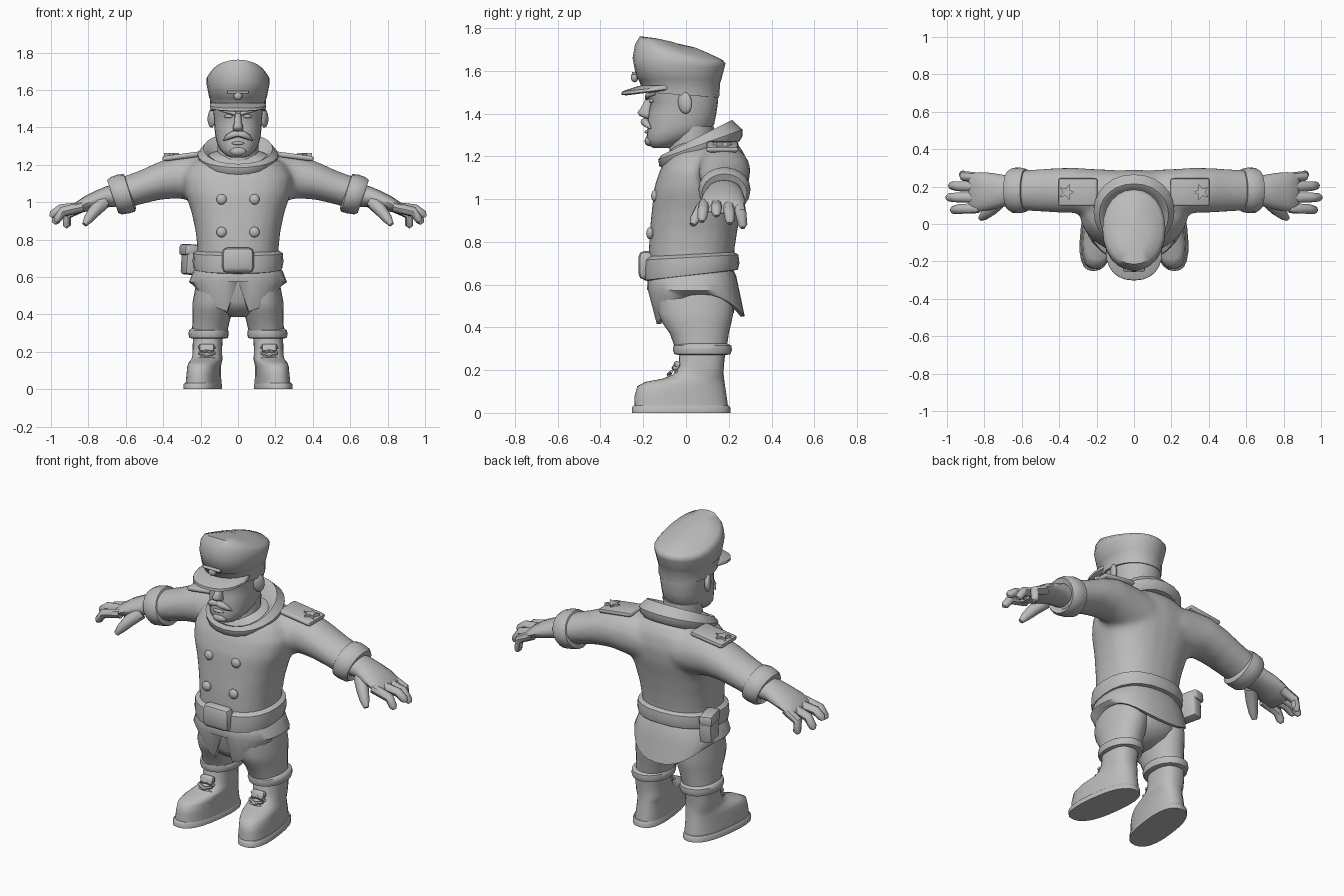
import bpy, bmesh, math
from mathutils import Vector, Matrix, Euler

GREY = bpy.data.materials.new("plain_grey")
GREY.diffuse_color = (0.5, 0.5, 0.5, 1)


def finish(name, bm, mirror=False, angle=45):
    bmesh.ops.recalc_face_normals(bm, faces=bm.faces)
    me = bpy.data.meshes.new(name)
    bm.to_mesh(me)
    bm.free()
    me.materials.append(GREY)
    me.shade_smooth()
    me.set_sharp_from_angle(angle=math.radians(angle))
    ob = bpy.data.objects.new(name, me)
    bpy.context.collection.objects.link(ob)
    if mirror:
        ob.modifiers.new("mirror", 'MIRROR').use_mirror_merge = False
    return ob


def add_loft(bm, rings, loop=False):
    vs = [[bm.verts.new(p) for p in r] for r in rings]
    n = len(vs[0])
    for a, b in zip(vs, vs[1:] + ([vs[0]] if loop else [])):
        for i in range(n):
            j = (i + 1) % n
            bm.faces.new((a[i], a[j], b[j], b[i]))
    if not loop:
        bm.faces.new(vs[0])
        bm.faces.new(vs[-1])


def loft(name, rings, mirror=False, loop=False, angle=45):
    bm = bmesh.new()
    add_loft(bm, rings, loop)
    return finish(name, bm, mirror, angle)


def ring(zf, zb, yf, yb, rx, cx=0, n=24, sq=0.85, skew=0, zfun=None):
    """Level or tilted squarish oval: heights and depths at front and back, half width."""
    out = []
    for i in range(n):
        t = 2 * math.pi * i / n
        c, s = math.cos(t), math.sin(t)
        c = math.copysign(abs(c) ** sq, c)
        s = math.copysign(abs(s) ** sq, s)
        y = (yf + yb) / 2 + (yb - yf) / 2 * s
        z = zfun(-math.sin(t)) if zfun else (zf + zb) / 2 + (zb - zf) / 2 * s
        out.append(Vector((cx + rx * c - skew * y, y, z)))
    return out


def tube_rings(pts, radii, n=8, flat=1.0):
    """Rings along a path; flat squashes the section in its second direction."""
    pts = [Vector(p) for p in pts]
    rings = []
    for k, p in enumerate(pts):
        d = (pts[min(k + 1, len(pts) - 1)] - pts[max(k - 1, 0)]).normalized()
        ref = Vector((0, 1, 0)) if abs(d.y) < 0.9 else Vector((0, 0, 1))
        u = (ref - d * ref.dot(d)).normalized()
        v = d.cross(u)
        rings.append([p + radii[k] * (u * math.cos(2 * math.pi * i / n)
                      + v * flat * math.sin(2 * math.pi * i / n)) for i in range(n)])
    return rings


def ball(name, loc, size, rot=(0, 0, 0), mirror=False):
    bm = bmesh.new()
    m = Matrix.LocRotScale(Vector(loc), Euler(rot), Vector(size))
    bmesh.ops.create_uvsphere(bm, u_segments=14, v_segments=8, radius=1, matrix=m)
    return finish(name, bm, mirror, 80)


def box(name, loc, size, rot=(0, 0, 0), bevel=0.02, mirror=False):
    bm = bmesh.new()
    m = Matrix.LocRotScale(Vector(loc), Euler(rot), Vector(size))
    bmesh.ops.create_cube(bm, size=1, matrix=m)
    bmesh.ops.bevel(bm, geom=bm.edges[:], offset=bevel, segments=2, profile=0.5, affect='EDGES')
    return finish(name, bm, mirror)


# coat body and sleeves, fused into one soft skin
bm = bmesh.new()
add_loft(bm, [ring(z, z, f, b, w) for z, w, f, b in (
    (.62, .22, -.17, .22), (.75, .217, -.175, .225), (.85, .228, -.17, .24), (.95, .25, -.16, .26),
    (1.05, .285, -.15, .285), (1.13, .295, -.125, .292), (1.2, .26, -.09, .28),
    (1.25, .18, -.06, .25), (1.28, .1, 0, .2))])
for s in (-1, 1):
    add_loft(bm, [[Vector((s * x, y + ry * math.cos(k * math.pi / 10), z + rz * math.sin(k * math.pi / 10)))
                   for k in range(20)] for x, z, rz, y, ry in (
        (.1, 1.12, .13, .16, .13), (.22, 1.13, .13, .165, .13), (.32, 1.135, .115, .18, .122),
        (.42, 1.115, .103, .18, .12), (.52, 1.08, .092, .18, .113), (.64, 1.04, .088, .18, .105))])
coat = finish("coat", bm)
rm = coat.modifiers.new("fuse", 'REMESH')
rm.mode, rm.voxel_size, rm.use_smooth_shade = 'VOXEL', 0.018, True
sm = coat.modifiers.new("soften", 'SMOOTH')
sm.factor, sm.iterations = 0.5, 5

# sleeve cuffs
loft("sleeve_cuff", [[Vector((x + .03 * math.sin(k * math.pi / 10), .18 + ry * math.cos(k * math.pi / 10),
                              z + rz * math.sin(k * math.pi / 10))) for k in range(20)]
                     for x, z, rz, ry in ((.575, 1.055, .085, .1), (.58, 1.05, .1, .116), (.61, 1.045, .104, .122),
                                          (.65, 1.035, .1, .12), (.67, 1.03, .088, .105), (.66, 1.03, .065, .08))],
     mirror=True)

# hands: palm, four fingers and a thumb
loft("palm", [[Vector((x, y + ry * math.cos(k * math.pi / 8), z + rz * math.sin(k * math.pi / 8)))
               for k in range(16)] for x, z, rz, y, ry in (
    (.64, 1.035, .06, .18, .08), (.7, 1.03, .057, .178, .085), (.76, 1.012, .05, .175, .098),
    (.82, .99, .042, .172, .105), (.87, .965, .033, .17, .102), (.885, .955, .02, .17, .09))], mirror=True)
fingers = (("index_finger", .085, .075, .975, .895), ("middle_finger", .142, .142, 1.0, .92),
           ("ring_finger", .198, .205, .985, .885), ("little_finger", .248, .265, .925, .865))
for name, y0, y1, xt, zt in fingers:
    mid = ((.86 + xt) / 2 + .02, (y0 + y1) / 2, (.965 + zt) / 2 + .02)
    loft(name, tube_rings([(.83, y0, .975), mid, (xt - .01, y1, zt + .015), (xt, y1, zt)],
                          [.027, .026, .022, .011]), mirror=True)
loft("thumb", tube_rings([(.72, .12, 1.0), (.765, .075, .955), (.8, .045, .91), (.82, .03, .88)],
                         [.038, .034, .026, .014]), mirror=True)

# shoulder straps with a star stud
box("shoulder_strap", (.3, .17, 1.245), (.21, .15, .028), (0, .13, 0), .012, True)
loft("shoulder_stud", [[Vector((.36 + r * math.cos(k * math.pi / 5), .17 + r * math.sin(k * math.pi / 5), z))
                        for k in range(10) for r in [.045 if k % 2 else .02]] for z in (1.235, 1.264)], mirror=True)

# collar
loft("collar", [ring(a, b, f, k, w, sq=.95) for a, b, f, k, w in (
    (1.13, 1.27, -.09, .25, .18), (1.155, 1.295, -.125, .265, .21), (1.185, 1.325, -.13, .265, .216),
    (1.205, 1.37, -.115, .215, .185), (1.2, 1.355, -.1, .19, .165), (1.15, 1.26, -.07, .15, .125))], loop=True)

# coat buttons
for z, y in ((1.015, -.145), (.84, -.168)):
    ball("button", (.088, y, z), (.028, .018, .028), mirror=True)

# belt, buckle and pouch
loft("belt", [ring(a, b, f, k, w) for a, b, f, k, w in (
    (.615, .665, -.17, .22, .21), (.62, .67, -.195, .243, .236), (.66, .7, -.2, .25, .243),
    (.715, .74, -.195, .245, .24), (.735, .755, -.17, .22, .212))])
box("buckle", (0, -.185, .69), (.17, .075, .135), bevel=.028)
box("pouch", (-.255, .15, .69), (.075, .13, .155), (0, .06, .25), .018)
box("pouch_flap", (-.262, .152, .745), (.078, .14, .06), (0, .06, .25), .015)


# coat skirt with curved hem and front slit
def hem(f):
    if f > .99:
        return .58
    return .555 - (.145 if f > 0 else .105) * f * f


loft("coat_skirt", [ring(.67, .69, -.165, .21, .205, n=32), ring(.62, .64, -.18, .235, .24, n=32),
                    ring(.575, .57, -.182, .25, .262, n=32),
                    ring(0, 0, -.14, .275, .235, n=32, zfun=hem),
                    ring(0, 0, -.12, .255, .215, n=32, zfun=hem),
                    ring(.59, .59, -.12, .19, .18, n=32)])

# trousers
loft("trouser_seat", [ring(z, z, f, b, w) for z, f, b, w in (
    (.385, -.02, .12, .05), (.42, -.1, .19, .13), (.47, -.135, .225, .2), (.6, -.14, .22, .215))])
loft("trouser_leg", [ring(z, z, f, b, w, cx, sq=.95) for z, f, b, w, cx in (
    (.56, -.13, .225, .105, .12), (.47, -.13, .222, .112, .13), (.42, -.11, .212, .108, .135),
    (.37, -.075, .2, .1, .143), (.3, -.05, .19, .094, .153))], mirror=True)
loft("trouser_cuff", [ring(z, z, f, b, w, .157, sq=.95) for z, f, b, w in (
    (.27, -.03, .185, .085), (.275, -.055, .208, .103), (.295, -.062, .215, .108),
    (.315, -.058, .212, .105), (.325, -.04, .19, .092))], mirror=True)

# boots, soles and laces
loft("boot", [ring(z, z, f, b, w, cx, sq=.8, skew=k) for z, f, b, w, cx, k in (
    (.02, -.242, .198, .09, .182, .12), (.08, -.24, .19, .086, .18, .12), (.125, -.228, .183, .084, .178, .12),
    (.145, -.19, .18, .084, .174, .1), (.16, -.11, .178, .082, .168, .07), (.18, -.06, .176, .08, .166, .03),
    (.22, -.035, .177, .079, .164, 0), (.29, -.03, .185, .08, .16, 0))], mirror=True, angle=60)
loft("sole", [ring(z, z, f, b, w, .186, sq=.8, skew=.12) for z, f, b, w in (
    (0, -.252, .207, .096), (.026, -.252, .207, .096), (.034, -.244, .2, .09))], mirror=True)
for z, y in ((.178, -.068), (.21, -.045)):
    for s in (-1, 1):
        loft("lace", tube_rings([(.167 - .045, y, z - s * .016), (.167, y - .012, z), (.167 + .045, y, z + s * .016)],
                                [.008, .011, .008], 6), mirror=True)
box("lace_tongue", (.167, -.045, .22), (.08, .03, .045), (-.4, 0, 0), .01, True)

# head with neck
loft("head", [ring(z, z, f, b, w, sq=.9) for z, w, f, b in (
    (1.24, .04, -.155, -.08), (1.25, .066, -.172, -.04), (1.28, .095, -.185, .03), (1.315, .112, -.182, .1),
    (1.35, .121, -.18, .132), (1.4, .126, -.177, .142), (1.455, .13, -.165, .15), (1.475, .133, -.178, .15),
    (1.53, .135, -.175, .15))], angle=70)
loft("neck", [ring(z, z, f, b, w, sq=1) for z, f, b, w in (
    (1.15, -.07, .14, .11), (1.25, -.08, .135, .108), (1.34, -.06, .13, .11))])
ball("ear", (.14, -.005, 1.45), (.018, .036, .052), (.15, 0, -.45), True)

# face
loft("nose", [ring(a, b, f, -.15, w, n=12, sq=1) for a, b, f, w in (
    (1.375, 1.37, -.185, .016), (1.39, 1.385, -.218, .028), (1.405, 1.4, -.228, .028),
    (1.425, 1.425, -.212, .02), (1.475, 1.475, -.185, .016))], angle=70)
loft("moustache", tube_rings([(0, -.192, 1.365), (.025, -.194, 1.362), (.055, -.182, 1.348), (.078, -.165, 1.33)],
                             [.015, .019, .015, .003], 8), mirror=True)
ball("lower_lip", (0, -.182, 1.315), (.035, .012, .009))
ball("chin", (0, -.17, 1.272), (.045, .024, .025))
loft("brow", tube_rings([(.014, -.183, 1.472), (.05, -.18, 1.485), (.095, -.145, 1.492)],
                        [.01, .012, .005], 8), mirror=True)
ball("eye", (.052, -.163, 1.459), (.024, .01, .01), (0, 0, .2), True)


# peaked cap
def crown(lo, hi):
    return lambda f: lo + (hi - lo) * ((1 + f) / 2) ** 1.8


loft("cap", [ring(1.5, 1.475, -.17, .14, .13, sq=.95), ring(1.5, 1.475, -.2, .155, .146, sq=.95),
             ring(1.56, 1.545, -.222, .16, .15, sq=.95), ring(1.565, 1.55, -.232, .163, .154, sq=.95),
             ring(0, 0, -.25, .18, .168, sq=.95, zfun=crown(1.615, 1.66)),
             ring(0, 0, -.238, .185, .168, sq=.95, zfun=crown(1.635, 1.725)),
             ring(0, 0, -.215, .172, .15, sq=.95, zfun=crown(1.65, 1.762)),
             ring(0, 0, -.14, .1, .085, sq=.95, zfun=crown(1.685, 1.752)),
             ring(0, 0, -.06, .04, .03, sq=.95, zfun=crown(1.71, 1.735))], angle=60)
# visor
loft("visor", [ring(a, b, f, .0, w, sq=.9) for a, b, f, w in (
    (1.485, 1.52, -.28, .135), (1.488, 1.525, -.302, .15), (1.503, 1.535, -.3, .15), (1.53, 1.535, -.22, .14))])
# plain cap badge
box("badge_bar", (0, -.243, 1.588), (.115, .02, .014), bevel=.005)
ball("badge_disc", (0, -.24, 1.57), (.024, .018, .024))
